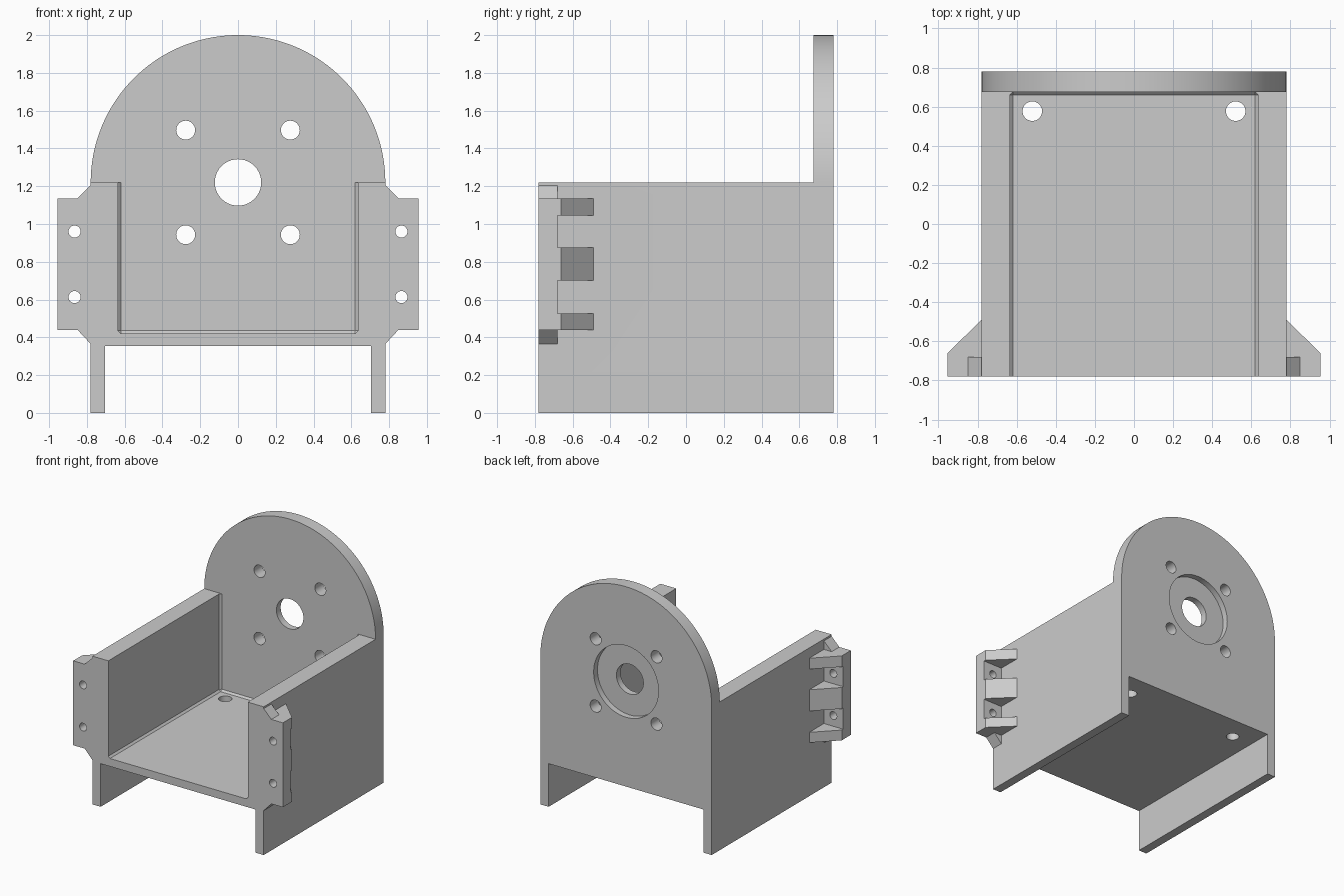
import bpy, bmesh, math
from mathutils import Vector

cube = bpy.data.objects.get("Cube")
if cube:
    bpy.data.objects.remove(cube, do_unlink=True)

grey = bpy.data.materials.new("plain grey")
grey.use_nodes = True
grey.diffuse_color = (0.6, 0.6, 0.6, 1)
grey.node_tree.nodes["Principled BSDF"].inputs["Base Color"].default_value = (0.6, 0.6, 0.6, 1)


def finish(name, bm):
    mesh = bpy.data.meshes.new(name)
    bmesh.ops.recalc_face_normals(bm, faces=bm.faces[:])
    bm.to_mesh(mesh)
    bm.free()
    mesh.materials.append(grey)
    obj = bpy.data.objects.new(name, mesh)
    bpy.context.collection.objects.link(obj)
    return obj


def prism(name, pts, lo, hi, axis):
    """Extrude an outline along y (points are x, z) or along z (points are x, y)."""
    bm = bmesh.new()
    place = (lambda a, b: (a, lo, b)) if axis == "y" else (lambda a, b: (a, b, lo))
    face = bm.faces.new([bm.verts.new(place(a, b)) for a, b in pts])
    moved = bmesh.ops.extrude_face_region(bm, geom=[face])["geom"]
    step = Vector((0, hi - lo, 0)) if axis == "y" else Vector((0, 0, hi - lo))
    bmesh.ops.translate(bm, vec=step, verts=[v for v in moved if isinstance(v, bmesh.types.BMVert)])
    return finish(name, bm)


def arc(cx, cy, r, start, end, count):
    return [(cx + r * math.cos(start + (end - start) * i / count),
             cy + r * math.sin(start + (end - start) * i / count)) for i in range(count + 1)]


def hole(cx, cy, r, lo, hi, axis, sides=40):
    return prism("hole_cutter", arc(cx, cy, r, 0, math.tau, sides)[:-1], lo, hi, axis)


def rect(x0, x1, b0, b1):
    return [(x0, b0), (x1, b0), (x1, b1), (x0, b1)]


def combine(target, other, operation):
    mod = target.modifiers.new("combine", "BOOLEAN")
    mod.operation = operation
    mod.solver = "EXACT"
    mod.object = other
    bpy.context.view_layer.objects.active = target
    bpy.ops.object.modifier_apply(modifier=mod.name)
    bpy.data.objects.remove(other, do_unlink=True)


HALF, AXIS_Z, PLATE_Y = 0.78, 1.22, 0.675

# Bracket: arched outline with two legs, running front to back
outline = [(-HALF, 0), (-0.705, 0), (-0.705, 0.355), (0.705, 0.355), (0.705, 0), (HALF, 0)]
outline += arc(0, AXIS_Z, HALF, 0, math.pi, 72)
bracket = prism("motor_bracket", outline, -HALF, HALF, "y")

# Clear everything above the side walls in front of the back plate
combine(bracket, prism("top_cutter", rect(-1, 1, AXIS_Z, 2.2), -1, PLATE_Y, "y"), "DIFFERENCE")

# Tray cavity with small chamfers along its inner corners
bm = bmesh.new()
bmesh.ops.create_cube(bm, size=1)
for v in bm.verts:
    v.co = (0.635 if v.co.x > 0 else -0.635, PLATE_Y if v.co.y > 0 else -1, 1.5 if v.co.z > 0 else 0.42)
bm.normal_update()
inner = [e for e in bm.edges if not any(f.normal.y < -0.5 or f.normal.z > 0.5 for f in e.link_faces)]
bmesh.ops.bevel(bm, geom=inner, offset=0.015, offset_type="OFFSET", segments=1, affect="EDGES")
combine(bracket, finish("cavity_cutter", bm), "DIFFERENCE")

# Front mounting ears with three ribs each
for side in (1, -1):
    ear = [(HALF, 0.365), (0.85, 0.44), (0.955, 0.44), (0.955, 1.135), (0.85, 1.135), (HALF, 1.205)]
    combine(bracket, prism("ear", [(side * x, z) for x, z in ear], -HALF, -0.68, "y"), "UNION")
    rib = [(HALF, -0.68), (0.955, -0.68), (0.955, -0.662), (HALF, -0.49)]
    for lo, hi in ((0.44, 0.525), (0.7, 0.875), (1.045, 1.135)):
        combine(bracket, prism("rib", [(side * x, y) for x, y in rib], lo, hi, "z"), "UNION")

# Shaft hole, and the round recess in the rear face
combine(bracket, hole(0, AXIS_Z, 0.123, 0.5, 1, "y"), "DIFFERENCE")
combine(bracket, hole(0, AXIS_Z, 0.295, 0.73, 1, "y", 64), "DIFFERENCE")

# Screw holes in the back plate, ears and floor
for side in (1, -1):
    for dz in (-0.277, 0.277):
        combine(bracket, hole(side * 0.277, AXIS_Z + dz, 0.05, 0.5, 1, "y"), "DIFFERENCE")
    for z in (0.613, 0.96):
        combine(bracket, hole(side * 0.865, z, 0.032, -1, -0.6, "y"), "DIFFERENCE")
    combine(bracket, hole(side * 0.52, 0.577, 0.05, 0.2, 0.6, "z"), "DIFFERENCE")

bpy.ops.object.select_all(action="DESELECT")
bracket.select_set(True)
bpy.context.view_layer.objects.active = bracket
bpy.ops.object.shade_smooth_by_angle(angle=math.radians(30))
